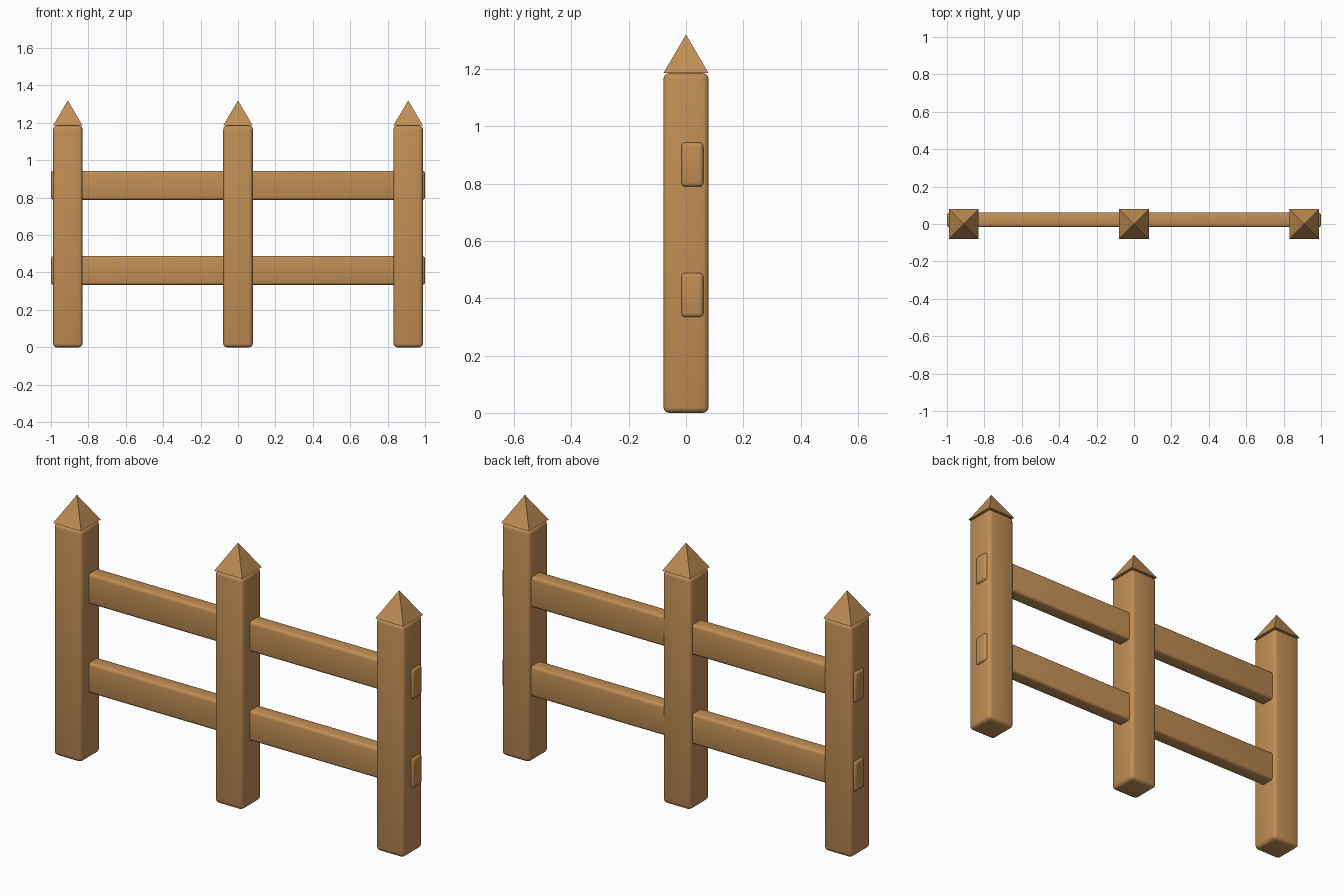
import bpy
import bmesh
import math
from mathutils import Matrix

cube = bpy.data.objects.get("Cube")
if cube:
    bpy.data.objects.remove(cube, do_unlink=True)

POST_W = 0.158
POST_H = 1.185
TOP = 1.32

# Single wood colour
wood = bpy.data.materials.new("warm_wood")
wood.use_nodes = True
colour = (0.53, 0.27, 0.09, 1)
wood.diffuse_color = colour
bsdf = wood.node_tree.nodes["Principled BSDF"]
bsdf.inputs["Base Color"].default_value = colour
bsdf.inputs["Roughness"].default_value = 0.8


def finish(bm, name, location):
    mesh = bpy.data.meshes.new(name)
    bm.to_mesh(mesh)
    bm.free()
    mesh.materials.append(wood)
    obj = bpy.data.objects.new(name, mesh)
    obj.location = location
    bpy.context.collection.objects.link(obj)
    return obj


def rounded_beam(name, size, location, radius):
    bm = bmesh.new()
    bmesh.ops.create_cube(bm, size=1, matrix=Matrix.Diagonal((*size, 1)))
    bmesh.ops.bevel(bm, geom=bm.edges[:], offset=radius, segments=3,
                    profile=0.5, affect='EDGES')
    obj = finish(bm, name, location)
    bpy.ops.object.select_all(action='DESELECT')
    obj.select_set(True)
    bpy.context.view_layer.objects.active = obj
    bpy.ops.object.shade_smooth_by_angle(angle=math.radians(40))


def pyramid_cap(name, x):
    height = TOP - POST_H
    bm = bmesh.new()
    bmesh.ops.create_cone(bm, cap_ends=True, segments=4,
                          radius1=POST_W / math.sqrt(2), radius2=0, depth=height,
                          matrix=Matrix.Rotation(math.pi / 4, 4, 'Z'))
    bmesh.ops.remove_doubles(bm, verts=bm.verts[:], dist=0.0001)
    finish(bm, name, (x, 0, POST_H + height / 2))


# Posts with pointed caps
for side, x in (("right", -0.91), ("middle", 0), ("left", 0.91)):
    rounded_beam(side + "_post", (POST_W, POST_W, POST_H), (x, 0, POST_H / 2), 0.02)
    pyramid_cap(side + "_post_cap", x)

# Rails running through the posts
for level, z in (("lower", 0.411), ("upper", 0.866)):
    rounded_beam(level + "_rail", (2, 0.078, 0.155), (0, 0.022, z), 0.014)
